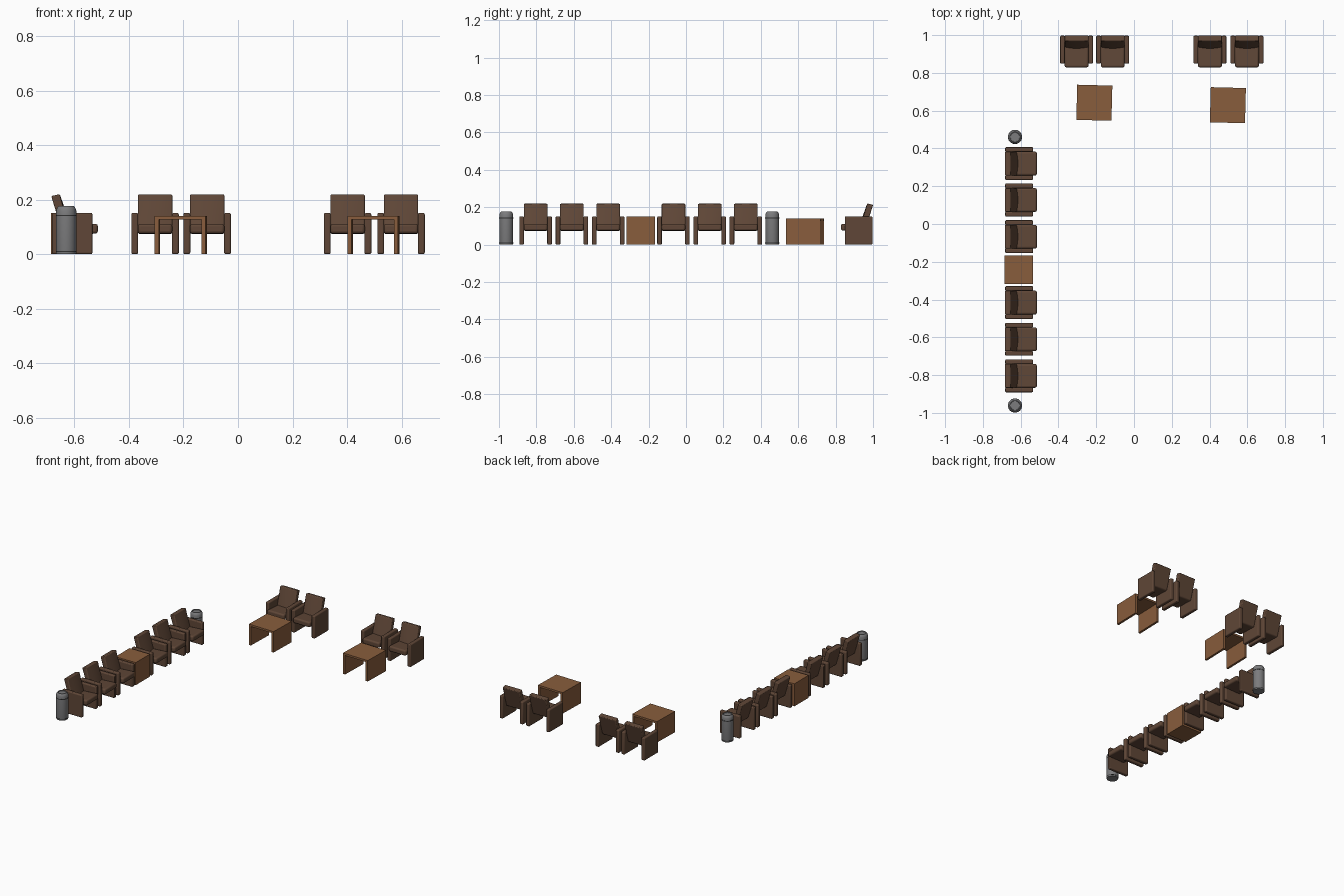
import bpy, bmesh, math
from mathutils import Matrix

if "Cube" in bpy.data.objects:
    bpy.data.objects.remove(bpy.data.objects["Cube"])


def material(name, rgb):
    m = bpy.data.materials.new(name)
    m.diffuse_color = (*rgb, 1)
    m.use_nodes = True
    m.node_tree.nodes["Principled BSDF"].inputs["Base Color"].default_value = m.diffuse_color
    return m


LEATHER = material("brown_leather", (0.115, 0.062, 0.038))
WOOD = material("light_wood", (0.25, 0.11, 0.046))
METAL = material("grey_metal", (0.20, 0.20, 0.205))
DARK = material("dark_trim", (0.03, 0.03, 0.03))


def finish(name, bm, mat, place, bevel=0.0):
    bmesh.ops.recalc_face_normals(bm, faces=bm.faces)
    me = bpy.data.meshes.new(name)
    bm.to_mesh(me)
    bm.free()
    me.materials.append(mat)
    ob = bpy.data.objects.new(name, me)
    ob.matrix_world = place
    bpy.context.collection.objects.link(ob)
    if bevel:
        mod = ob.modifiers.new("soft_edges", "BEVEL")
        mod.width, mod.segments = bevel, 3
        mod.limit_method, mod.angle_limit = "ANGLE", math.radians(40)
    bpy.context.view_layer.objects.active = ob
    ob.select_set(True)
    bpy.ops.object.shade_smooth_by_angle(angle=math.radians(35))
    ob.select_set(False)
    return ob


def box(name, x, y, z, mat, place, bevel=0.0):
    bm = bmesh.new()
    bmesh.ops.create_cube(bm, size=1)
    for v in bm.verts:
        v.co = [a + (b - a) * (c + 0.5) for (a, b), c in zip((x, y, z), v.co)]
    return finish(name, bm, mat, place, bevel)


def loft(name, profiles, mat, place, bevel):
    # closed (y, z) profiles strung along x
    bm = bmesh.new()
    rings = [[bm.verts.new((x, y, z)) for y, z in p] for x, p in profiles]
    n = len(rings[0])
    for a, b in zip(rings, rings[1:]):
        for i in range(n):
            j = (i + 1) % n
            bm.faces.new((a[i], a[j], b[j], b[i]))
    bm.faces.new(rings[0])
    bm.faces.new(rings[-1])
    return finish(name, bm, mat, place, bevel)


def lathe(name, profile, mat, place, steps=24):
    bm = bmesh.new()
    vs = [bm.verts.new((r, 0, z)) for r, z in profile]
    es = [bm.edges.new(p) for p in zip(vs, vs[1:])]
    bmesh.ops.spin(bm, geom=vs + es, axis=(0, 0, 1), cent=(0, 0, 0),
                   angle=math.tau, steps=steps)
    bmesh.ops.remove_doubles(bm, verts=bm.verts, dist=1e-5)
    return finish(name, bm, mat, place)


def place_at(x, y, turn=0):
    return Matrix.Translation((x, y, 0)) @ Matrix.Rotation(math.radians(turn), 4, "Z")


def armchair(place):
    # local frame: faces -y, rear edge at y = 0
    for s in (-1, 1):
        box("chair_arm", sorted((s * 0.062, s * 0.087)), (-0.151, -0.003),
            (0, 0.151), LEATHER, place, 0.006)
    # seat cushion with a slight backward tilt
    seat = [(-0.171, 0.075), (-0.171, 0.112), (-0.04, 0.104), (-0.04, 0.073)]
    loft("chair_seat", [(-0.063, seat), (0.063, seat)], LEATHER, place, 0.01)
    # leaning backrest, bulging towards the seat
    stations = []
    for i in range(9):
        t = i / 4 - 1
        bulge = 0.008 * (1 - t * t)
        stations.append((t * 0.063, [(-0.042, 0.075), (-0.072 - bulge, 0.075),
                                     (-0.052 - bulge, 0.14), (-0.031, 0.22), (0, 0.213)]))
    loft("chair_back", stations, LEATHER, place, 0.005)


# Chairs along the rear, facing front
for x in (-0.304, -0.113, 0.402, 0.598):
    armchair(place_at(x, 1.0))

# Row of chairs along the left side, facing right
for y in (0.32, 0.127, -0.067, -0.416, -0.61, -0.804):
    armchair(place_at(-0.685, y, 90))

# Solid side table in the middle of the row
box("side_table", (-0.686, -0.536), (-0.317, -0.167), (0, 0.151), WOOD, Matrix())

# Coffee tables: thin top on two side panels
for x, y in ((-0.21, 0.642), (0.497, 0.629)):
    p = place_at(x, y, -1.5)
    box("coffee_table_top", (-0.093, 0.093), (-0.093, 0.093), (0.127, 0.14), WOOD, p)
    for s in (-1, 1):
        box("coffee_table_side", sorted((s * 0.078, s * 0.093)), (-0.093, 0.093),
            (0, 0.127), WOOD, p)

# Waste bins at both ends of the row
for y in (0.461, -0.961):
    p = place_at(-0.63, y)
    lathe("bin_body", [(0, 0), (0.036, 0), (0.037, 0.004), (0.037, 0.14)], METAL, p)
    lathe("bin_lid", [(0.037, 0.143), (0.037, 0.16), (0.034, 0.169), (0.028, 0.176),
                      (0.025, 0.176), (0.024, 0.171), (0, 0.171)], METAL, p)
    for z0, z1 in ((0.007, 0.011), (0.139, 0.144)):
        lathe("bin_band", [(0.036, z0), (0.0377, z0), (0.0377, z1), (0.036, z1)], DARK, p)
